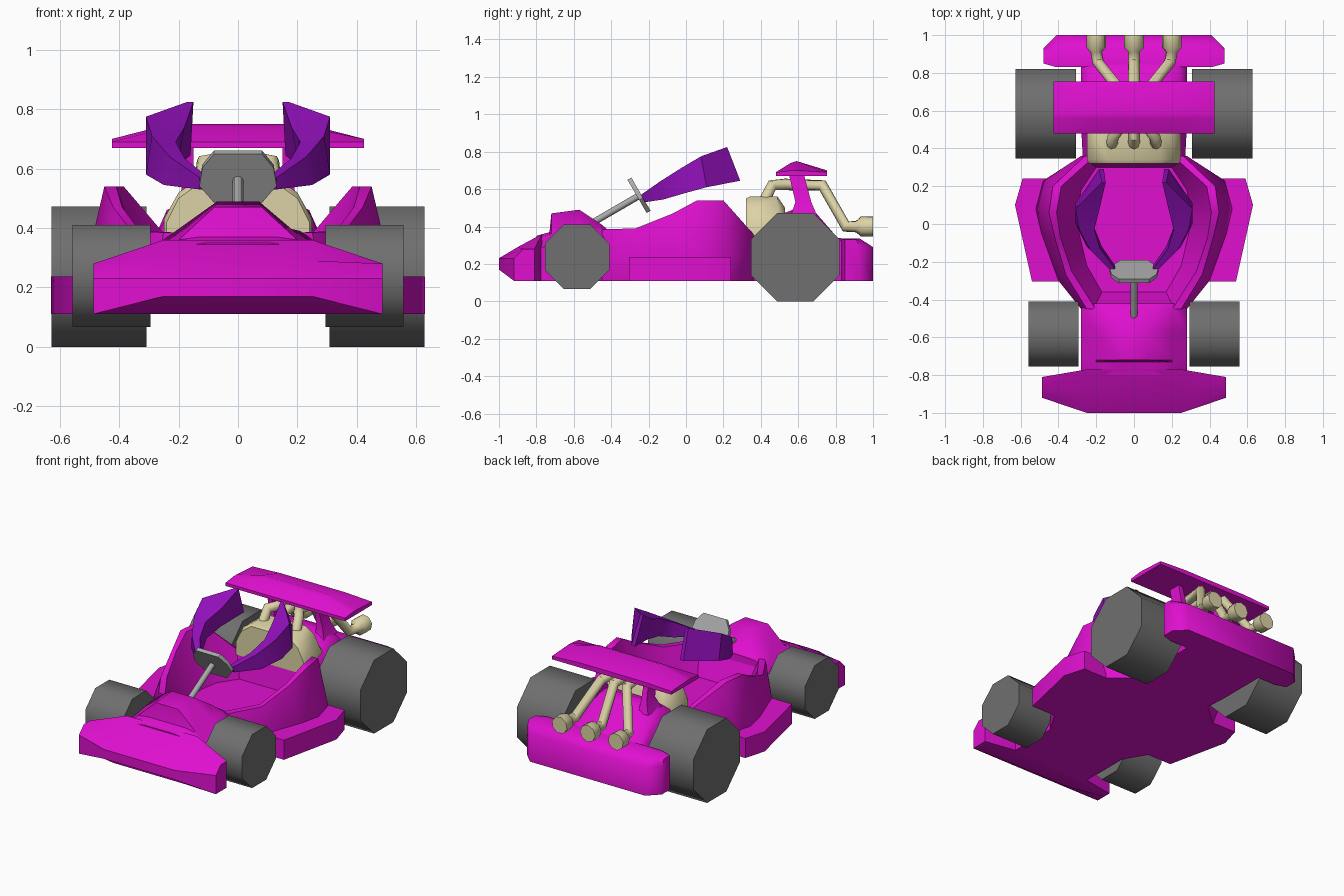
import bpy, bmesh, math
from mathutils import Vector

if "Cube" in bpy.data.objects:
    bpy.data.objects.remove(bpy.data.objects["Cube"])


def material(name, rgb):
    m = bpy.data.materials.new(name)
    m.diffuse_color = (*rgb, 1)
    m.use_nodes = True
    m.node_tree.nodes["Principled BSDF"].inputs["Base Color"].default_value = m.diffuse_color
    return m


MAGENTA = material("magenta paint", (0.745, 0.005, 0.63))
PURPLE = material("purple", (0.28, 0.005, 0.48))
TAN = material("tan metal", (0.72, 0.65, 0.38))
RUBBER = material("grey rubber", (0.16, 0.16, 0.16))
STEEL = material("light grey", (0.40, 0.40, 0.40))


def finish(obj, mat, angle=50):
    obj.data.materials.clear()
    obj.data.materials.append(mat)
    bpy.ops.object.select_all(action='DESELECT')
    obj.select_set(True)
    bpy.context.view_layer.objects.active = obj
    bpy.ops.object.shade_smooth_by_angle(angle=math.radians(angle))
    return obj


def loft(name, rings, mat, angle=50):
    """Skin a list of equal closed rings and cap both ends."""
    bm = bmesh.new()
    loops = [[bm.verts.new(p) for p in r] for r in rings]
    n = len(loops[0])
    for a, b in zip(loops, loops[1:]):
        for i in range(n):
            j = (i + 1) % n
            bm.faces.new((a[i], a[j], b[j], b[i]))
    bm.faces.new(loops[0])
    bm.faces.new(loops[-1])
    bmesh.ops.recalc_face_normals(bm, faces=bm.faces)
    me = bpy.data.meshes.new(name)
    bm.to_mesh(me)
    bm.free()
    obj = bpy.data.objects.new(name, me)
    bpy.context.collection.objects.link(obj)
    return finish(obj, mat, angle)


def sym(half):
    """Close a half ring (x > 0) with its mirror image."""
    return half + [(-x, y, z) for x, y, z in reversed(half)]


def across(y, half):
    """Symmetric cross-section at one y, from (x, z) pairs."""
    return sym([(x, y, z) for x, z in half])


def side(x, prof):
    """Section at one x, from (y, z) pairs."""
    return [(x, y, z) for y, z in prof]


def tube(name, pts, radius, mat, radii=None):
    cu = bpy.data.curves.new(name, 'CURVE')
    cu.dimensions = '3D'
    cu.bevel_depth = radius
    cu.bevel_resolution = 2
    cu.use_fill_caps = True
    sp = cu.splines.new('POLY')
    sp.points.add(len(pts) - 1)
    for i, p in enumerate(pts):
        sp.points[i].co = (*p, 1)
        sp.points[i].radius = radii[i] if radii else 1
    obj = bpy.data.objects.new(name, cu)
    bpy.context.collection.objects.link(obj)
    bpy.ops.object.select_all(action='DESELECT')
    obj.select_set(True)
    bpy.context.view_layer.objects.active = obj
    bpy.ops.object.convert(target='MESH')
    return finish(bpy.context.object, mat)


# Cockpit tub: underside, widest line, outer rim, inner rim, floor
tub = [
    [(.28, -.45, .11), (.37, -.30, .11), (.46, -.05, .11), (.47, .08, .11), (.44, .22, .11), (.28, .36, .11)],
    [(.28, -.45, .24), (.40, -.30, .24), (.49, -.05, .24), (.52, .08, .24), (.48, .23, .24), (.28, .36, .24)],
    [(.25, -.45, .385), (.36, -.27, .39), (.42, -.07, .47), (.45, .06, .54), (.43, .20, .54), (.26, .36, .36)],
    [(.21, -.44, .385), (.33, -.25, .39), (.39, -.07, .47), (.41, .06, .54), (.385, .20, .54), (.24, .33, .37)],
    [(.17, -.36, .20), (.25, -.22, .20), (.29, -.05, .20), (.30, .06, .20), (.28, .18, .20), (.20, .30, .20)],
]
loft("cockpit_tub", [sym(r) for r in tub], MAGENTA)

# Nose with raised hump
loft("nose", [
    across(-.80, [(.28, .11), (.28, .28), (.18, .34), (.10, .35)]),
    across(-.73, [(.28, .11), (.28, .30), (.20, .36), (.13, .37)]),
    across(-.72, [(.28, .11), (.28, .30), (.20, .36), (.08, .47)]),
    across(-.57, [(.28, .11), (.28, .32), (.20, .38), (.07, .49)]),
    across(-.45, [(.28, .11), (.28, .34), (.21, .39), (.12, .41)]),
    across(-.42, [(.26, .11), (.24, .34), (.20, .38), (.10, .385)]),
], MAGENTA)

# Front bumper
tip = [(-.92, .11), (-.92, .23), (-.87, .28), (-.81, .28), (-.81, .11), (-.86, .11)]
mid = [(-1, .17), (-1, .23), (-.90, .29), (-.77, .36), (-.77, .11), (-.91, .11)]
loft("front_bumper", [side(-.487, tip), side(-.25, mid), side(.25, mid), side(.487, tip)], MAGENTA)

# Rear body and bumper
loft("rear_body", [
    across(.33, [(.27, .11), (.27, .32), (.24, .34), (.15, .35)]),
    across(.52, [(.28, .11), (.28, .36), (.24, .44), (.16, .47)]),
    across(.60, [(.28, .11), (.28, .37), (.24, .46), (.16, .50)]),
    across(.68, [(.28, .11), (.28, .36), (.24, .44), (.16, .49)]),
    across(.81, [(.28, .11), (.28, .31), (.24, .33), (.16, .34)]),
    across(.88, [(.28, .11), (.28, .30), (.24, .32), (.16, .33)]),
], MAGENTA)
tip = [(.85, .11), (.93, .11), (.93, .29), (.91, .33), (.85, .33)]
mid = [(.83, .11), (1, .11), (1, .29), (.93, .335), (.83, .335)]
loft("rear_bumper", [side(-.48, tip), side(-.41, mid), side(.41, mid), side(.48, tip)], MAGENTA)

# Rear wing
tip = [(.48, .67), (.48, .69), (.56, .70), (.59, .70), (.755, .69), (.755, .67)]
mid = [(.48, .67), (.48, .69), (.56, .74), (.59, .75), (.755, .70), (.755, .67)]
loft("rear_wing", [side(-.425, tip), side(-.23, mid), side(.23, mid), side(.425, tip)], MAGENTA)

# Engine block
loft("engine", [
    across(.32, [(.24, .34), (.24, .42), (.20, .50), (.13, .55)]),
    across(.34, [(.25, .34), (.25, .43), (.20, .52), (.14, .56)]),
    across(.49, [(.25, .34), (.25, .43), (.20, .52), (.14, .56)]),
    across(.53, [(.24, .34), (.24, .41), (.18, .47), (.12, .50)]),
], TAN)

# Exhaust pipes with flared tips
for name, s in (("left", -1), ("middle", 0), ("right", 1)):
    tube(f"exhaust_{name}", [
        (s * .12, .41, .52), (s * .11, .46, .62), (s * .06, .53, .625), (s * .09, .73, .62),
        (s * .19, .855, .40), (s * .20, .91, .40), (s * .20, .935, .40), (s * .20, 1.0, .40)],
        .031, TAN, [1, 1, 1, 1, 1, 1, 1.75, 1.75])

# Steering column and eight-sided wheel
base, hub = Vector((0, -.50, .42)), Vector((0, -.25, .565))
tube("steering_column", [base, hub], .018, STEEL)
axis = (hub - base).normalized()
up = Vector((0, -axis.z, axis.y))
outline = [(.07, -.10), (.13, -.02), (.12, .05), (.08, .105)]
outline += [(-x, v) for x, v in reversed(outline)]
loft("steering_wheel", [[hub + Vector((x, 0, 0)) + up * v + axis * d for x, v in outline]
                        for d in (-.012, .012)], STEEL, 30)

# Parts that repeat on both sides
for name, s in (("left", -1), ("right", 1)):
    def flip(ring):
        return [(s * x, y, z) for x, y, z in ring]

    # Side pod
    loft(f"side_pod_{name}", [flip(r) for r in (
        [(.36, -.305, z), (.54, -.305, z), (.63, .10, z), (.59, .24, z), (.42, .24, z)]
        for z in (.11, .236))], MAGENTA, 30)

    # Wing strut
    loft(f"wing_strut_{name}", [flip(r) for r in (
        [(.15, .56, .46), (.22, .56, .46), (.22, .70, .46), (.15, .70, .46)],
        [(.15, .585, .53), (.19, .585, .53), (.19, .67, .53), (.15, .67, .53)],
        [(.15, .55, .68), (.18, .55, .68), (.18, .63, .68), (.15, .63, .68)])], MAGENTA)

    # Sleeve-like side shell sweeping up and back from the wheel
    loft(f"purple_shell_{name}", [flip(r) for r in (
        [(.10, -.24, .57), (.13, -.24, .57), (.13, -.22, .53), (.10, -.22, .53)],
        [(.18, -.13, .635), (.23, -.14, .64), (.25, -.12, .545), (.17, -.12, .545)],
        [(.21, -.03, .69), (.29, -.03, .71), (.31, .00, .58), (.21, -.02, .58)],
        [(.18, .09, .74), (.31, .08, .775), (.31, .11, .61), (.20, .11, .61)],
        [(.15, .22, .825), (.17, .22, .825), (.185, .29, .645), (.16, .29, .645)])], PURPLE, 35)

    # Eight-sided tyres
    for pos, y, z, flat, x0, x1 in (("front", -.582, .238, .172, .295, .558),
                                    ("rear", .584, .236, .236, .308, .628)):
        r = flat / math.cos(math.pi / 8)
        angles = [math.pi / 8 + k * math.pi / 4 for k in range(8)]
        loft(f"{pos}_tyre_{name}", [[(s * x, y + r * math.cos(a), z + r * math.sin(a)) for a in angles]
                                    for x in (x0, x1)], RUBBER)
